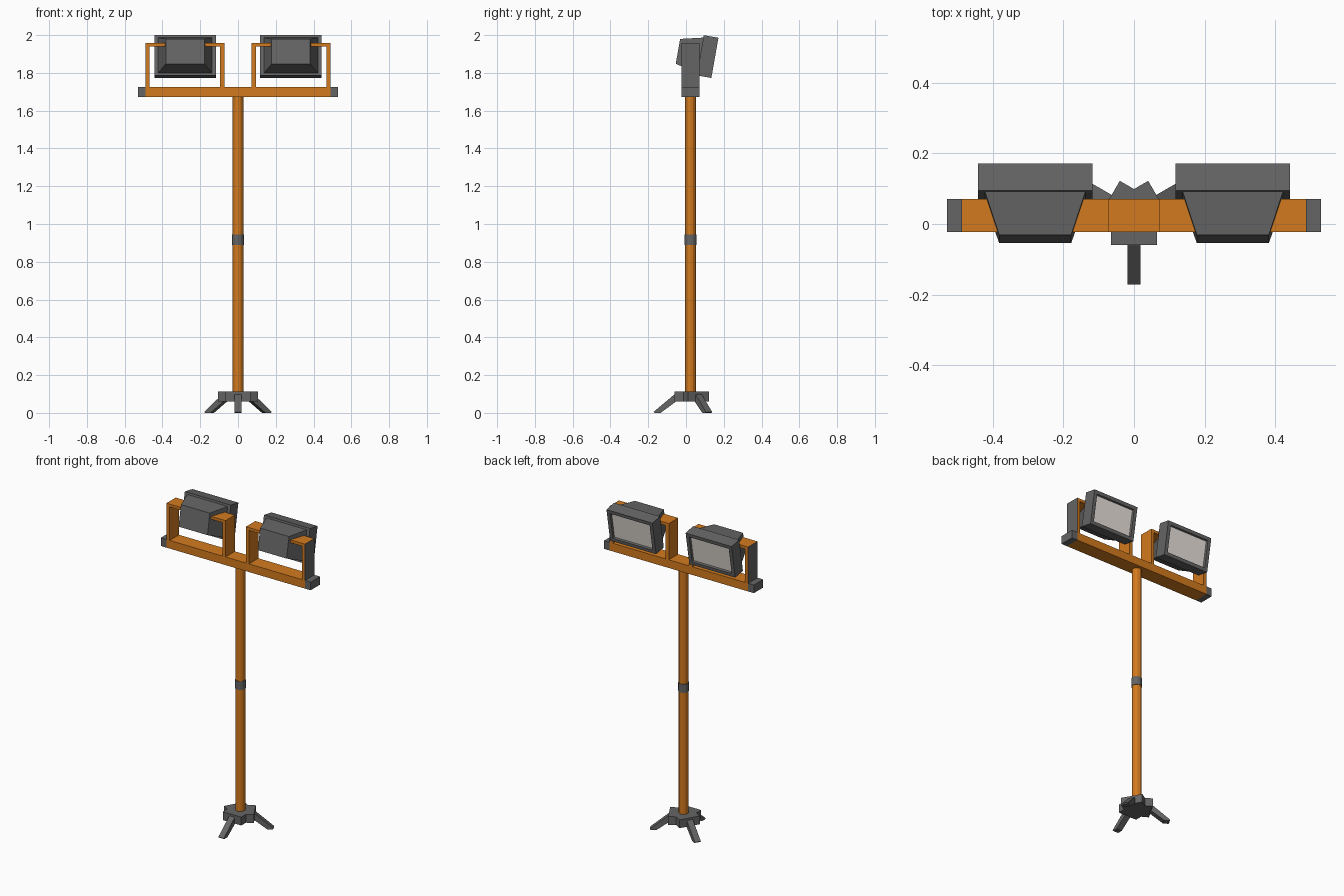
import bpy, bmesh
from math import radians, cos, sin, pi
from mathutils import Matrix, Vector

if "Cube" in bpy.data.objects:
    bpy.data.objects.remove(bpy.data.objects["Cube"])

YC = 0.024  # depth centre of pole and crossbar


def material(name, rgb):
    m = bpy.data.materials.new(name)
    m.diffuse_color = (*rgb, 1)
    m.use_nodes = True
    m.node_tree.nodes["Principled BSDF"].inputs["Base Color"].default_value = m.diffuse_color
    return m


ORANGE = material("orange_paint", (0.65, 0.195, 0.013))
GREY = material("dark_grey", (0.13, 0.13, 0.13))
LENS = material("lens_glass", (0.83, 0.77, 0.72))


def finish(bm, name, *mats):
    bmesh.ops.recalc_face_normals(bm, faces=bm.faces)
    me = bpy.data.meshes.new(name)
    bm.to_mesh(me)
    bm.free()
    for m in mats:
        me.materials.append(m)
    ob = bpy.data.objects.new(name, me)
    bpy.context.collection.objects.link(ob)
    return ob


def box(name, lo, hi, mat):
    bm = bmesh.new()
    lo, hi = Vector(lo), Vector(hi)
    bmesh.ops.create_cube(bm, size=1, matrix=Matrix.Translation((lo + hi) / 2)
                          @ Matrix.Diagonal((*(hi - lo), 1)))
    return finish(bm, name, mat)


def prism(name, points, offset, mat):
    """Extrude a flat outline of 3D points along offset."""
    bm = bmesh.new()
    face = bm.faces.new([bm.verts.new(p) for p in points])
    ext = bmesh.ops.extrude_face_region(bm, geom=[face], use_keep_orig=True)
    bmesh.ops.translate(bm, vec=offset,
                        verts=[g for g in ext["geom"] if isinstance(g, bmesh.types.BMVert)])
    return finish(bm, name, mat)


def tube(name, r, z0, z1, mat, sides=12):
    bm = bmesh.new()
    bmesh.ops.create_cone(bm, cap_ends=True, segments=sides, radius1=r, radius2=r, depth=z1 - z0,
                          matrix=Matrix.Translation((0, YC, (z0 + z1) / 2)))
    return finish(bm, name, mat)


# Pole with its middle clamp
tube("pole", 0.0285, 0.07, 1.68, ORANGE)
tube("pole_clamp", 0.0315, 0.89, 0.944, GREY)

# Three-armed foot hub and splayed legs
outline = []
for k in range(3):
    a = -pi / 2 + k * 2 * pi / 3
    d, p = Vector((cos(a), sin(a), 0)), Vector((-sin(a), cos(a), 0))
    outline += [d * 0.084 - p * 0.065, d * 0.084 + p * 0.065,
                Vector((cos(a + pi / 3), sin(a + pi / 3), 0)) * 0.075]
    profile = [(0.06, 0.073), (0.06, 0.112), (0.085, 0.098), (0.195, 0.006), (0.19, 0), (0.158, 0)]
    leg = prism("leg", [d * r + p * -0.019 + Vector((0, 0, z)) for r, z in profile],
                p * 0.038, GREY)
    leg.location.y = YC
hub = prism("foot_hub", [q + Vector((0, 0, 0.059)) for q in outline], (0, 0, 0.053), GREY)
hub.location.y = YC

# Crossbar
Y0, Y1 = YC - 0.047, YC + 0.047
box("crossbar", (-0.49, Y0, 1.673), (0.49, Y1, 1.725), ORANGE)


def lamp_head(name):
    """Floodlight facing +y: frame with recessed lens, tapered housing behind."""
    bm = bmesh.new()

    def ring(y, w, h):
        return [bm.verts.new((x * w, y, z * h)) for x, z in ((-1, -1), (1, -1), (1, 1), (-1, 1))]

    rings = [ring(-0.161, 0.102, 0.067), ring(-0.041, 0.1425, 0.095),
             ring(-0.041, 0.1625, 0.108), ring(0.0375, 0.1625, 0.108),
             ring(0.0375, 0.140, 0.086), ring(0.027, 0.136, 0.082)]
    bm.faces.new(rings[0])
    for a, b in zip(rings, rings[1:]):
        for i in range(4):
            j = (i + 1) % 4
            bm.faces.new((a[i], a[j], b[j], b[i]))
    bm.faces.new(rings[-1]).material_index = 1
    return finish(bm, name, GREY, LENS)


for s, side in ((-1, "left"), (1, "right")):
    def span(name, xa, xb, za, zb, mat):
        xa, xb = sorted((s * xa, s * xb))
        box(side + "_" + name, (xa, Y0, za), (xb, Y1, zb), mat)

    # Crossbar end cap and lamp bracket
    span("end_cap", 0.49, 0.53, 1.673, 1.725, GREY)
    span("outer_post", 0.468, 0.488, 1.725, 1.957, ORANGE)
    span("outer_plate", 0.488, 0.49, 1.725, 1.957, GREY)
    span("outer_arm", 0.38, 0.468, 1.939, 1.957, ORANGE)
    span("inner_post", 0.072, 0.094, 1.725, 1.957, ORANGE)
    span("inner_arm", 0.094, 0.18, 1.939, 1.957, ORANGE)
    # Tilted lamp
    lamp = lamp_head(side + "_lamp")
    lamp.location = (s * 0.28, 0.116, 1.886)
    lamp.rotation_euler.x = radians(-10)
